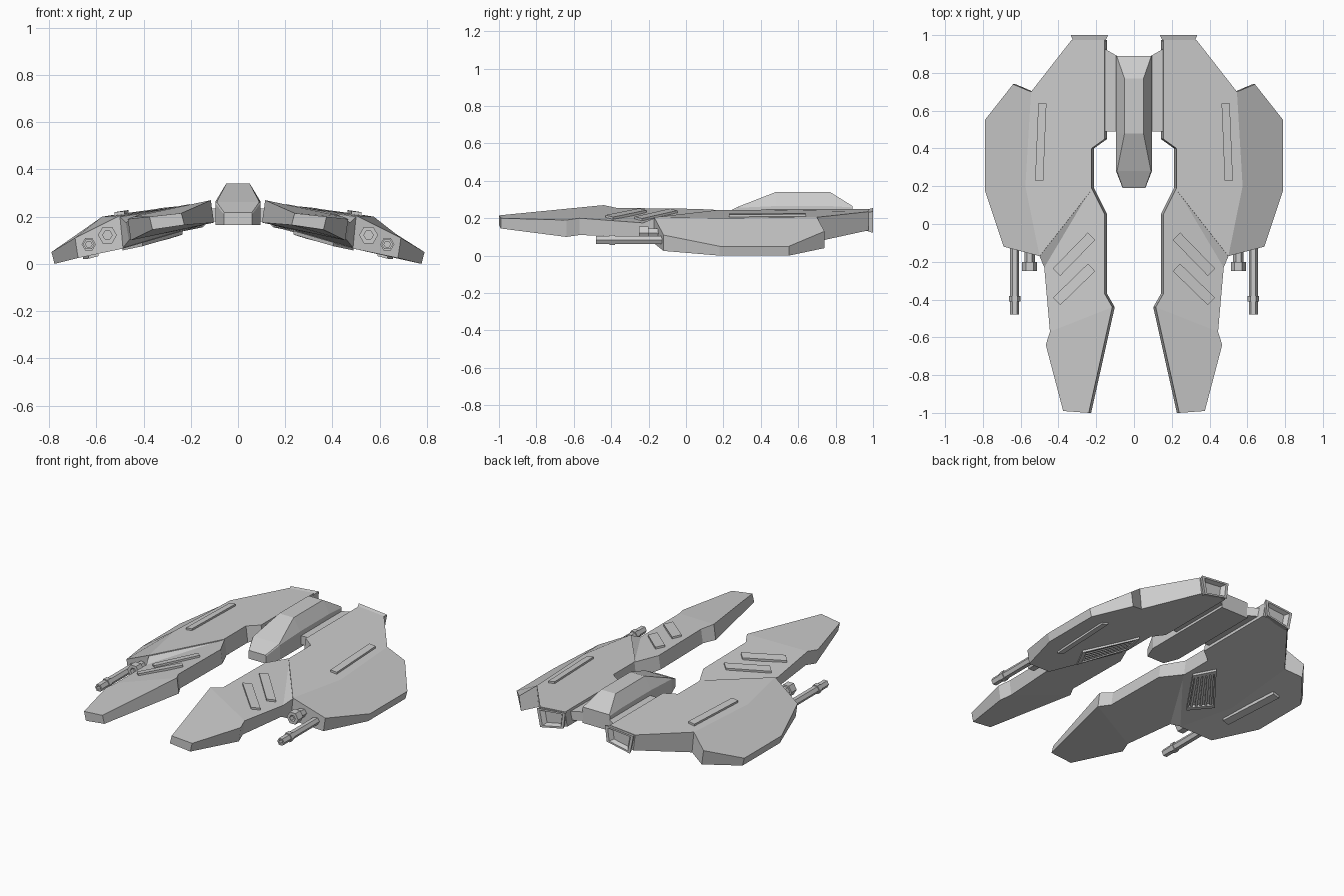
import bpy, bmesh, math
from mathutils import Vector
from mathutils.bvhtree import BVHTree

if "Cube" in bpy.data.objects:
    bpy.data.objects.remove(bpy.data.objects["Cube"])


def finish(bm, name, mirror=True):
    bmesh.ops.recalc_face_normals(bm, faces=bm.faces)
    me = bpy.data.meshes.new(name)
    bm.to_mesh(me)
    ob = bpy.data.objects.new(name, me)
    bpy.context.collection.objects.link(ob)
    if mirror:
        ob.modifiers.new("mirror", 'MIRROR').use_mirror_merge = False
    return BVHTree.FromBMesh(bm)


def shell(name, pts, panels, mirror=True, lean=0.013):
    """Thick plate: pts are (x, y, top z, bottom z), panels index into pts."""
    bm = bmesh.new()
    top = [bm.verts.new((x, y, t)) for x, y, t, b in pts]
    bot = [bm.verts.new((x - lean, y, b)) for x, y, t, b in pts]
    edges = {}
    for p in panels:
        bm.faces.new([top[i] for i in p])
        bm.faces.new([bot[i] for i in reversed(p)])
        for a, b in zip(p, p[1:] + p[:1]):
            key = frozenset((a, b))
            edges[key] = None if key in edges else (a, b)
    for e in edges.values():
        if e:
            a, b = e
            bm.faces.new((top[b], top[a], bot[a], bot[b]))
    return finish(bm, name, mirror)


def loft(name, rings, mirror=True, closed=False):
    """Skin through equal-length rings, capped unless closed into a loop."""
    bm = bmesh.new()
    rs = [[bm.verts.new(p) for p in r] for r in rings]
    for r, s in zip(rs, rs[1:] + (rs[:1] if closed else [])):
        for i in range(len(r)):
            j = (i + 1) % len(r)
            bm.faces.new((r[i], r[j], s[j], s[i]))
    if not closed:
        bm.faces.new(rs[0][::-1])
        bm.faces.new(rs[-1])
    return finish(bm, name, mirror)


def on_surface(tree, x, y, side):
    hit = tree.ray_cast(Vector((x, y, side)), Vector((0, 0, -side)))[0]
    return hit if hit else Vector((x, y, 0.2 if side > 0 else 0.1))


def strip(name, tree, a, b, width, side=1, h=0.012):
    """Raised bar lying on a surface from a to b."""
    a, b = Vector(a), Vector(b)
    d = (b - a).normalized() * width / 2
    n = Vector((-d.y, d.x))
    base = [on_surface(tree, *p, side) for p in (a + n, b + n, b - n, a - n)]
    up = Vector((0, 0, side * h))
    loft(name, [[p - up for p in base], [p + up for p in base]])


# wings: inner panel and drooping outer panel
wing = shell("wing", [
    (.155, .975, .25, .16), (.155, .45, .25, .16), (.225, .40, .245, .145),
    (.225, .18, .245, .145), (.50, -.17, .205, .065), (.69, -.12, .11, .025),
    (.79, .18, .05, 0), (.79, .55, .05, 0), (.64, .74, .13, .04),
    (.545, .70, .205, .075), (.33, .975, .235, .135), (.575, .2, .2, .055)],
    [[0, 1, 2, 3, 4, 11, 9, 10], [4, 5, 6, 7, 8, 9, 11]])

# forward prongs
prong = shell("prong", [
    (.225, .19, .243, .147), (.155, .05, .25, .165), (.155, -.37, .255, .17),
    (.115, -.44, .27, .175), (.24, -1, .215, .165), (.375, -.99, .2, .145),
    (.467, -.64, .19, .1), (.445, -.57, .2, .11), (.475, -.23, .175, .1),
    (.50, -.17, .2, .068)],
    [[0, 1, 2, 3, 7, 8], [3, 4, 5, 6, 7], [0, 8, 9]])

# raised strips on wings and prongs
strip("wing_top_strip", wing, (.485, .64), (.502, .23), .043)
strip("wing_under_strip", wing, (.635, .50), (.612, .08), .043, -1)
strip("prong_strip_rear", prong, (.225, -.065), (.41, -.255), .055)
strip("prong_strip_front", prong, (.225, -.23), (.41, -.41), .055)

# underside vent: frame with fanned bars
corners = [Vector(p) for p in ((.235, .24), (.285, .39), (.49, .13), (.405, -.02))]
mid = sum(corners, Vector((0, 0))) / 4
inner = [c.lerp(mid, .15) for c in corners]
outer_pts = [on_surface(wing, *c, -1) for c in corners]
inner_pts = [on_surface(wing, *c, -1) for c in inner]
drop = Vector((0, 0, -.014))
loft("vent_frame", [outer_pts, [p + drop for p in outer_pts],
                    [p + drop for p in inner_pts], inner_pts], closed=True)
for i in range(5):
    t = (i + .5) / 5
    strip("vent_bar", wing, inner[0].lerp(inner[1], t), inner[3].lerp(inner[2], t), .014, -1, .009)

# central cockpit: (y, bottom width, mid width, mid z, top width, top z)
rings = []
for y, wb, wm, zm, wt, zt in [
        (.19, .06, .06, .21, .058, .217), (.28, .095, .095, .256, .09, .262),
        (.48, .095, .095, .265, .05, .34), (.77, .095, .095, .265, .05, .34),
        (.89, .095, .095, .258, .092, .265)]:
    rings.append([(-wb, y, .165), (wb, y, .165), (wm, y, zm),
                  (wt, y, zt), (-wt, y, zt), (-wm, y, zm)])
loft("cockpit", rings, mirror=False)

# bridge between cockpit and wings
shell("cockpit_bridge", [(-.16, .49, .235, .18), (.16, .49, .235, .18), (.16, .93, .235, .18),
      (.09, .89, .235, .18), (-.09, .89, .235, .18), (-.16, .93, .235, .18)],
      [[0, 1, 2, 3, 4, 5]], mirror=False, lean=0)

# flared engine nozzles with a recess
flare = [(.138, .255), (.335, .236), (.312, .122), (.15, .155)]
cx, cz = .234, .192


def nozzle_ring(scale, y):
    return [(cx + (x - cx) * scale, y, cz + (z - cz) * scale) for x, z in flare]


loft("engine_nozzle", [nozzle_ring(.85, .965), nozzle_ring(1, 1),
                       nozzle_ring(.8, 1), nozzle_ring(.6, .975)])


# wing guns: six-sided stepped barrels
def gun(name, x, z, steps):
    loft(name, [[(x + r * math.cos(math.pi * k / 3), y, z + r * math.sin(math.pi * k / 3))
                 for k in range(6)] for y, r in steps])


gun("long_gun", .632, .083, [(-.08, .024), (-.38, .024), (-.38, .03), (-.41, .03),
                             (-.41, .024), (-.48, .024), (-.48, .014), (-.45, .014)])
gun("short_gun", .553, .122, [(-.1, .028), (-.2, .028), (-.2, .04), (-.25, .04),
                              (-.25, .02), (-.22, .02)])
